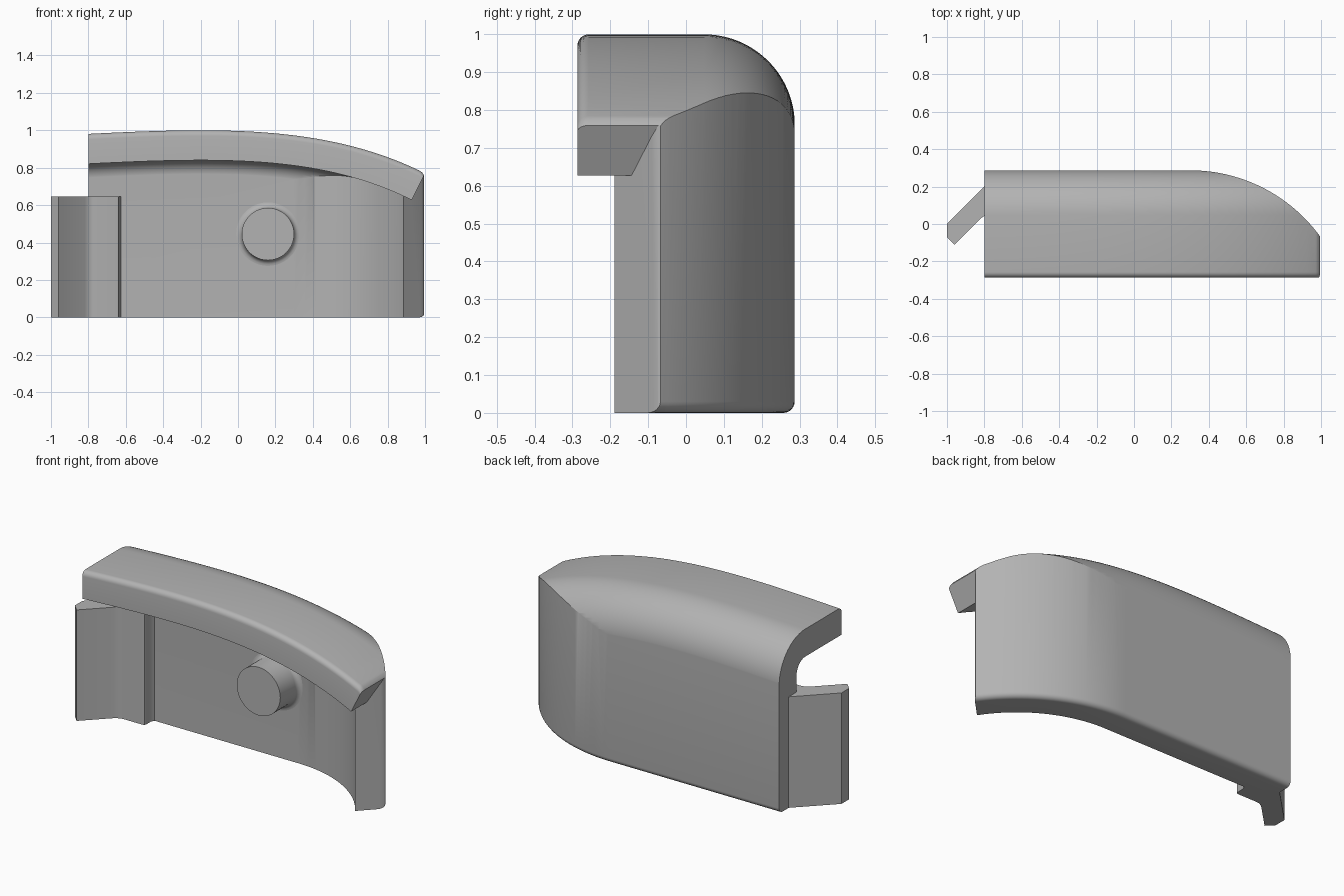
import bpy, bmesh, math
from math import sin, cos, pi, sqrt

cube = bpy.data.objects.get("Cube")
if cube:
    bpy.data.objects.remove(cube, do_unlink=True)

grey = bpy.data.materials.new("plain_grey")
grey.use_nodes = True
COLOUR = (0.45, 0.45, 0.45, 1)
grey.diffuse_color = COLOUR
grey.node_tree.nodes["Principled BSDF"].inputs["Base Color"].default_value = COLOUR

BACK, WALL, LEFT = 0.287, 0.16, -0.8
BEND_X, BEND_R = 0.3, 0.86          # where the wall starts to curve, and how much
EDGE = 0.03                          # small edge rounding
ROUND = 0.24                         # big rounding between top and back


def skin(name, rings):
    """Closed solid through a row of matching rings."""
    bm = bmesh.new()
    loops = [[bm.verts.new(p) for p in r] for r in rings]
    n = len(loops[0])
    for a, b in zip(loops, loops[1:]):
        for i in range(n):
            j = (i + 1) % n
            bm.faces.new((a[i], a[j], b[j], b[i]))
    bm.faces.new(loops[0])
    bm.faces.new(loops[-1])
    bmesh.ops.recalc_face_normals(bm, faces=bm.faces)
    mesh = bpy.data.meshes.new(name)
    bm.to_mesh(mesh)
    bm.free()
    mesh.materials.append(grey)
    ob = bpy.data.objects.new(name, mesh)
    bpy.context.collection.objects.link(ob)
    return ob


def prism(name, outline, low, high):
    return skin(name, [[(x, y, z) for x, y in outline] for z in (low, high)])


def combine(ob, tool, operation):
    mod = ob.modifiers.new(operation, "BOOLEAN")
    mod.operation, mod.object, mod.solver = operation, tool, "EXACT"
    bpy.context.view_layer.objects.active = ob
    bpy.ops.object.modifier_apply(modifier=mod.name)
    bpy.data.objects.remove(tool, do_unlink=True)


def arc(cx, cy, r, start, end, steps):
    return [(cx + r * cos(start + (end - start) * i / steps),
             cy + r * sin(start + (end - start) * i / steps)) for i in range(steps + 1)]


def bend(inset, end_x, steps=24):
    """Plan curve of the wall, from the straight run to end_x."""
    r = BEND_R - inset
    return arc(BEND_X, BACK - BEND_R, r, pi / 2, math.acos((end_x - BEND_X) / r), steps)


def crest(x):
    """Height and slope of the top line."""
    t = x + 0.2
    return (1 - 0.08 * t**2 - 0.052 * t**3 - 0.012 * t**4,
            -0.16 * t - 0.156 * t**2 - 0.048 * t**3)


# Outer body: plan outline with its lower edge rounded over
def body_ring(inset, z):
    pts = [(LEFT, -0.4), (LEFT, BACK - inset)] + bend(inset, 1 - inset)
    return [(x, y, z) for x, y in pts + [(1 - inset, -0.4)]]


rings = [body_ring(EDGE * (1 - sin(a)), EDGE * (1 - cos(a)))
         for a in [pi / 2 * i / 6 for i in range(7)]]
body = skin("curved_cover", rings + [body_ring(0, 1.2)])


# Crown: rounded top section following the top line
def crown_ring(x):
    z = crest(x)[0]
    over = min(max(0, x - 1 + EDGE), EDGE)
    z -= EDGE - sqrt(EDGE**2 - over**2)
    front = arc(-BACK + EDGE, z - EDGE, EDGE, pi, pi / 2, 6)
    rear = arc(BACK - ROUND + 0.0005, z - ROUND, ROUND, pi / 2, 0, 20)
    pts = [(-BACK, -0.2)] + front + rear + [(rear[-1][0], -0.2)]
    return [(x, y, h) for y, h in pts]


stations = [-0.9 + 1.87 * i / 40 for i in range(41)]
tip = [1 - EDGE + EDGE * sin(pi / 2 * i / 6) for i in range(1, 7)]
crown = skin("crown", [crown_ring(x) for x in stations + tip + [1.1]])
combine(body, crown, "INTERSECT")

# Hollow: inner wall curve with a slanted end, under a filleted ceiling
outline = [(-0.9, -0.5), (-0.9, BACK - WALL)] + bend(WALL, 0.885)
outline += [(0.98, -0.091), (0.994, -0.074), (0.997, -0.06), (1.09, -0.06), (1.09, -0.5)]
hollow = prism("hollow", outline, -0.1, 1.2)


def ceiling_ring(x, z):
    r = ROUND - WALL
    pts = [(-0.6, -0.2), (-0.6, z)] + arc(BACK - ROUND + 0.0005, z - r, r, pi / 2, 0, 10)
    return [(x, y, h) for y, h in pts + [(pts[-1][0], -0.2)]]


line = []
for i in range(41):
    x = -0.95 + 1.95 * i / 40
    z, slope = crest(x)
    k = WALL / sqrt(1 + slope**2)
    line.append((x + k * slope, z - k))
line += [(1, crest(1)[0]), (1.1, crest(1)[0] + 0.2)]
ceiling = skin("ceiling", [ceiling_ring(x, z) for x, z in line])
combine(hollow, ceiling, "INTERSECT")
combine(body, hollow, "DIFFERENCE")

# Angled hook at the straight end, fixed to the inner wall
hook = prism("hook_plate", [
    (-0.62, 0.14), (-0.628, 0.12), (-0.635, 0.105), (-0.635, 0.065), (-0.639, 0.054),
    (-0.65, 0.05), (-0.775, 0.05), (-0.79, 0.047), (-0.805, 0.04), (-0.82, 0.03),
    (-0.96, -0.11), (-1, -0.07), (-1, 0), (-0.8, 0.2), (-0.77, 0.2), (-0.7, 0.14)], 0, 0.645)

# Round peg with a flared foot on the inner wall
foot = BACK - WALL
flare = [(0.14 + EDGE * (1 - sin(a)), foot - EDGE * (1 - cos(a)))
         for a in [pi / 2 * i / 5 for i in range(6)]]
peg = skin("round_peg", [
    [(0.16 + r * cos(2 * pi * k / 48), y, 0.445 + r * sin(2 * pi * k / 48)) for k in range(48)]
    for r, y in [(0.17, foot + 0.02)] + flare + [(0.14, -0.04)]])

# Smooth shading with sharp edges kept
bpy.context.view_layer.update()
bpy.ops.object.select_all(action="DESELECT")
for ob in (body, hook, peg):
    ob.select_set(True)
bpy.context.view_layer.objects.active = body
bpy.ops.object.shade_smooth_by_angle(angle=math.radians(28))
